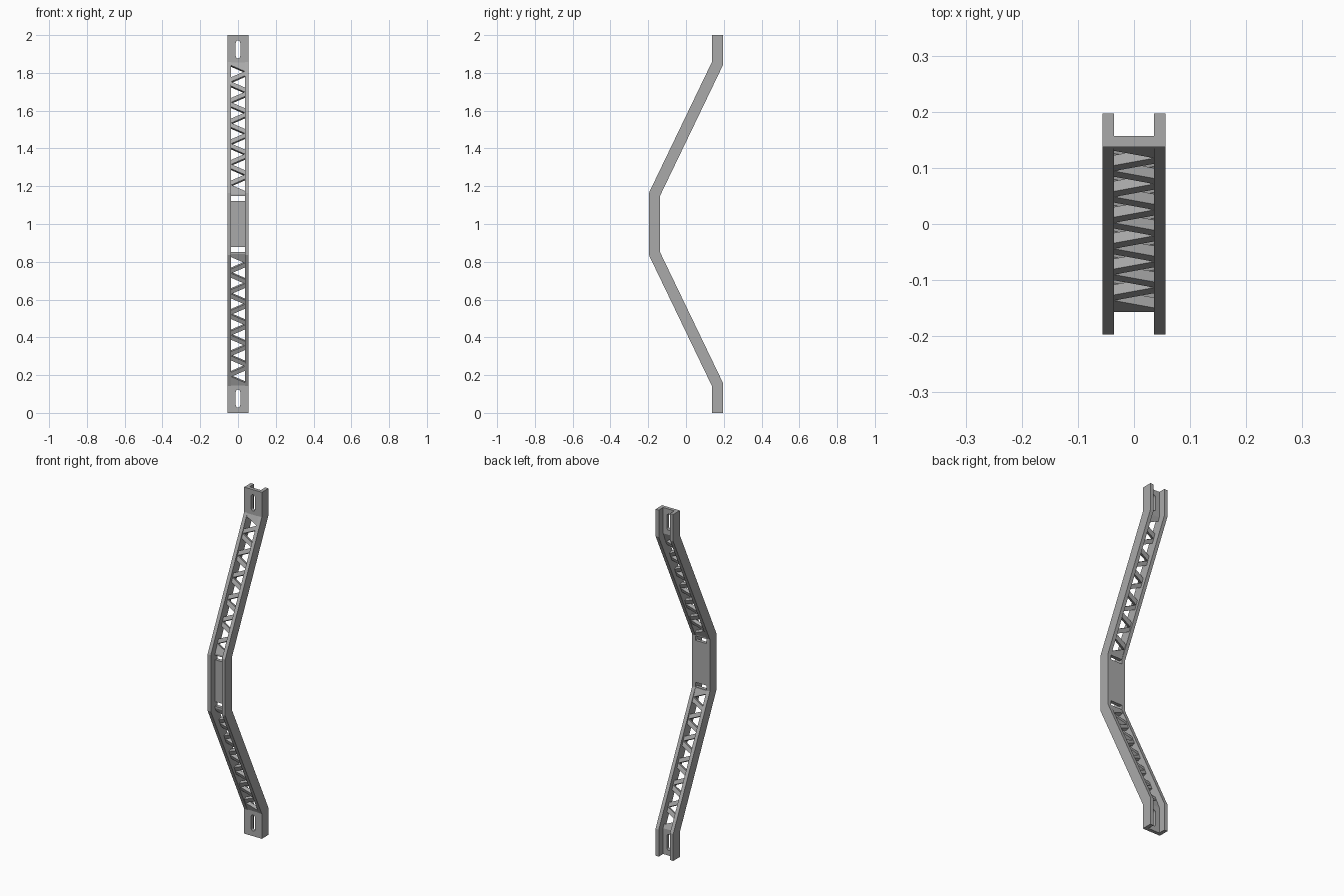
import bpy, bmesh, math
from mathutils import Vector

old = bpy.data.objects.get("Cube")
if old:
    bpy.data.objects.remove(old, do_unlink=True)

grey = bpy.data.materials.new("plain_grey")
grey.use_nodes = True
colour = (0.4, 0.4, 0.4, 1)
grey.diffuse_color = colour
grey.node_tree.nodes["Principled BSDF"].inputs["Base Color"].default_value = colour

INNER, OUTER, LAP = 0.036, 0.0565, 0.037


def add_prism(bm, points, offset):
    """Extrude a planar outline by an offset vector."""
    face = bm.faces.new([bm.verts.new(p) for p in points])
    new = bmesh.ops.extrude_face_region(bm, geom=[face])["geom"]
    verts = [v for v in new if isinstance(v, bmesh.types.BMVert)]
    bmesh.ops.translate(bm, verts=verts, vec=offset)


def make_object(name, bm):
    bmesh.ops.recalc_face_normals(bm, faces=bm.faces)
    mesh = bpy.data.meshes.new(name)
    bm.to_mesh(mesh)
    bm.free()
    mesh.materials.append(grey)
    obj = bpy.data.objects.new(name, mesh)
    bpy.context.collection.objects.link(obj)
    return obj


def bent_outline(front, back):
    """Close a lower-half side profile by mirroring it about mid height."""
    def full(half):
        return half + [(y, 2 - z) for y, z in reversed(half)]
    return full(front) + full(back)[::-1]


# Side rails
rail = bent_outline([(0.137, 0), (0.137, 0.143), (-0.197, 0.837)],
                    [(0.197, 0), (0.197, 0.156), (-0.137, 0.85)])
for name, x in (("left_rail", INNER), ("right_rail", -OUTER)):
    bm = bmesh.new()
    add_prism(bm, [(x, y, z) for y, z in rail], (OUTER - INNER, 0, 0))
    make_object(name, bm)

# Web plate, running from the front at the ends to the back in the middle
web_front = [(0.137, 0), (0.137, 0.145), (-0.157, 0.842)]
web_back = [(0.157, 0), (0.157, 0.149), (-0.137, 0.846)]
bm = bmesh.new()
add_prism(bm, [(-LAP, y, z) for y, z in bent_outline(web_front, web_back)],
          (2 * LAP, 0, 0))
web = make_object("web_plate", bm)

# Triangular lattice openings, cut square to the sloping web
cut = bmesh.new()
(y0, z0), (y1, z1) = web_front[1:]
normal = Vector((0, -(z1 - z0), y1 - y0)).normalized()
normal.z *= -1
STEP, HALF, TOP = 0.0547, 0.0315, 1.8085
for i in range(12):
    zc = TOP - i * STEP
    side = -1 if i % 2 == 0 else 1
    tri = [(side * LAP, zc + HALF), (side * LAP, zc - HALF), (-side * INNER, zc)]
    for lower in (False, True):
        n = Vector((0, normal.y, -normal.z if lower else normal.z))
        pts = []
        for x, z in tri:
            y = y0 + (2 - z - z0) * (y1 - y0) / (z1 - z0)
            p = Vector((-x, y, 2 - z)) if lower else Vector((x, y, z))
            pts.append(p + n * 0.01)
        add_prism(cut, pts, n * -0.045)

# Strap slots in the middle panel
for zc in (0.866, 1.134):
    pts = [(sx * LAP, -0.18, zc + sz * 0.013)
           for sx, sz in ((-1, -1), (1, -1), (1, 1), (-1, 1))]
    add_prism(cut, pts, (0, 0.06, 0))

# Rounded mounting slots at both ends
R, REACH = 0.012, 0.035
for zc in (0.076, 1.924):
    pts = []
    for i in range(18):
        a = math.pi * (i if i < 9 else i - 1) / 8
        pts.append((R * math.cos(a), 0.12,
                    zc + (REACH if i < 9 else -REACH) + R * math.sin(a)))
    add_prism(cut, pts, (0, 0.05, 0))

# Apply the cut and drop the helper
cutter = make_object("opening_cutter", cut)
cutter.hide_render = True
mod = web.modifiers.new("openings", "BOOLEAN")
mod.operation, mod.solver, mod.object = "DIFFERENCE", "EXACT", cutter
bpy.context.view_layer.update()
graph = bpy.context.evaluated_depsgraph_get()
result = bpy.data.meshes.new_from_object(web.evaluated_get(graph))
web.modifiers.clear()
web.data = result
bpy.data.objects.remove(cutter, do_unlink=True)
